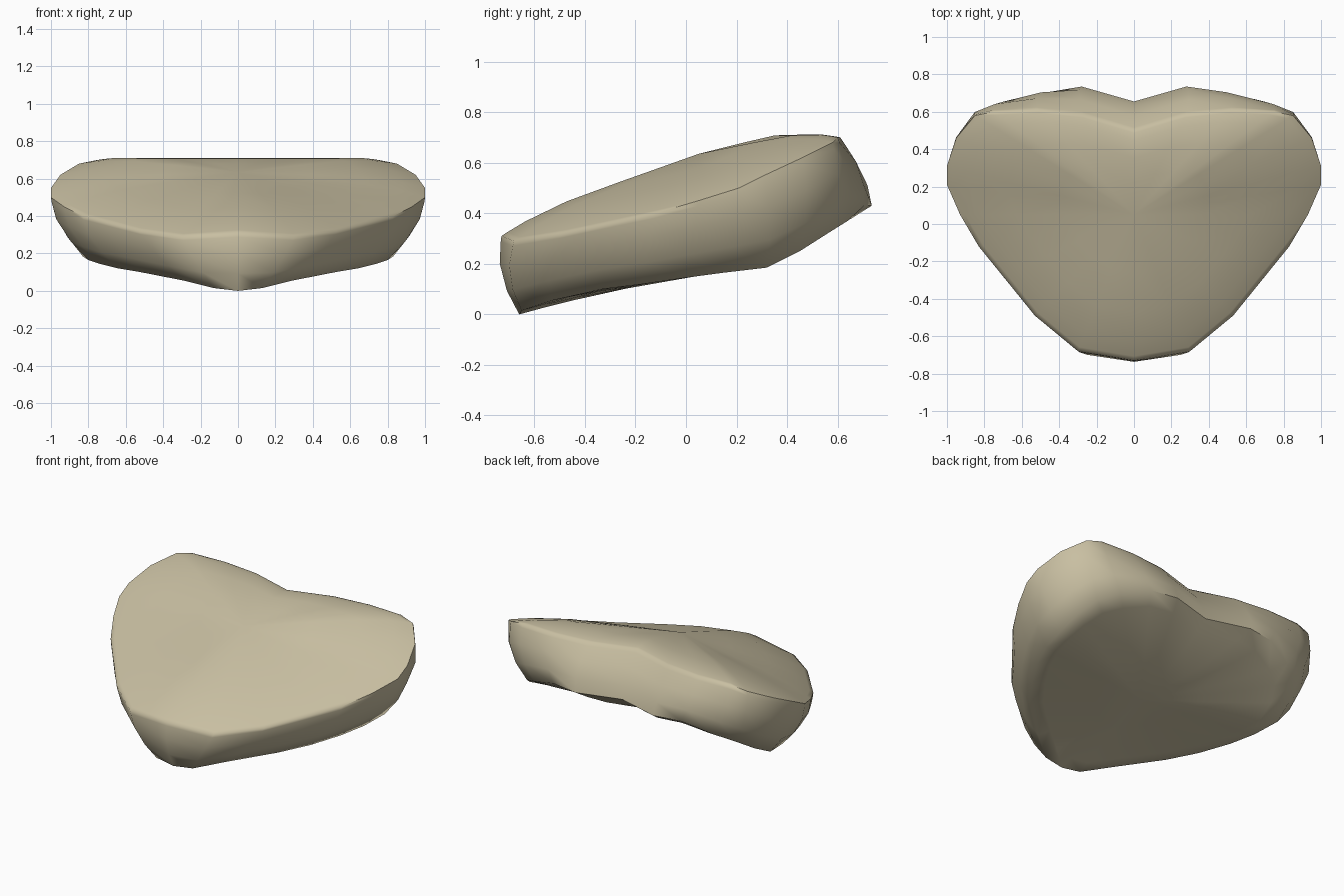
import bpy
import bmesh
import math
from mathutils import Vector

cube = bpy.data.objects.get("Cube")
if cube:
    bpy.data.objects.remove(cube)

# Half outlines from the front tip, round the left side, to the back notch
TOP_RIM = [
    (0, -.73, .31), (.3, -.68, .29), (.53, -.49, .32), (.7, -.28, .365),
    (.83, -.12, .4), (.93, .05, .45), (1, .21, .5), (1, .31, .55),
    (.95, .46, .62), (.85, .58, .68), (.75, .6, .7), (.52, .61, .7),
    (.28, .585, .7), (0, .5, .7),
]
BOTTOM_RIM = [
    (0, -.66, 0), (.13, -.65, .015), (.29, -.53, .055), (.52, -.33, .1),
    (.64, -.17, .12), (.74, 0, .145), (.8, .15, .165), (.83, .32, .185),
    (.81, .45, .25), (.75, .56, .32), (.64, .64, .37), (.46, .705, .43),
    (.28, .735, .43), (0, .655, .43),
]
TOP_CENTRE = Vector((0, .05, .635))


def make_material(name, colour):
    material = bpy.data.materials.new(name)
    material.use_nodes = True
    material.diffuse_color = colour
    shader = material.node_tree.nodes["Principled BSDF"]
    shader.inputs["Base Color"].default_value = colour
    shader.inputs["Roughness"].default_value = .8
    return material


def mirrored_loop(half):
    """Close a half outline by reflecting it across the centre plane."""
    left = [Vector(point) for point in half]
    right = [Vector((-p.x, p.y, p.z)) for p in reversed(left[1:-1])]
    return left + right


def dome_ring(rim, amount):
    """Shrink the top rim toward the centre, swelling most near the edge."""
    lift = .2 * amount * (1 - amount) ** 2
    return [p.lerp(TOP_CENTRE, amount) + Vector((0, 0, lift)) for p in rim]


def wall_ring(upper, lower, amount):
    """Blend the two rims with a rounded belly."""
    swell = 1 + .05 * math.sin(math.pi * amount)
    ring = []
    for high, low in zip(upper, lower):
        point = high.lerp(low, amount)
        ring.append(Vector((point.x * swell, point.y * swell, point.z)))
    return ring


def base_height(y):
    """Tilted plane of the flat underside."""
    return .145 + .15 * y


def base_ring(rim, amount):
    """Shrink the bottom rim, easing its raised back onto the flat plane."""
    ring = []
    for p in rim:
        point = p.lerp(Vector((0, .05, 0)), amount)
        excess = (p.z - base_height(p.y)) * (1 - amount) ** 2
        point.z = base_height(point.y) + excess
        ring.append(point)
    return ring


def build_shell(name, rings, first_pole, last_pole, material):
    """Skin a stack of rings and close both ends with fans."""
    bm = bmesh.new()
    loops = [[bm.verts.new(p) for p in ring] for ring in rings]
    count = len(loops[0])
    for upper, lower in zip(loops, loops[1:]):
        for i in range(count):
            j = (i + 1) % count
            bm.faces.new((upper[i], lower[i], lower[j], upper[j]))
    for loop, pole in ((loops[0], first_pole), (loops[-1], last_pole)):
        tip = bm.verts.new(pole)
        for i in range(count):
            bm.faces.new((loop[i], loop[(i + 1) % count], tip))
    bmesh.ops.recalc_face_normals(bm, faces=bm.faces[:])
    mesh = bpy.data.meshes.new(name)
    bm.to_mesh(mesh)
    bm.free()
    mesh.materials.append(material)
    shell = bpy.data.objects.new(name, mesh)
    bpy.context.collection.objects.link(shell)
    return shell


# Heart-shaped cushion: domed top, bellied wall, flat underside rising at back
top = mirrored_loop(TOP_RIM)
bottom = mirrored_loop(BOTTOM_RIM)
rings = [dome_ring(top, t) for t in (.6, .33, .12, .03)]
rings += [top]
rings += [wall_ring(top, bottom, t) for t in (.07, .35, .7)]
rings += [bottom]
rings += [base_ring(bottom, t) for t in (.12, .3, .6)]

khaki = make_material("pale khaki", (.58, .52, .36, 1))
cushion = build_shell("heart_cushion", rings, TOP_CENTRE,
                      Vector((0, .05, base_height(.05))), khaki)

# Smooth faces, keeping only the hardest edges crisp
bpy.ops.object.select_all(action="DESELECT")
cushion.select_set(True)
bpy.context.view_layer.objects.active = cushion
bpy.ops.object.shade_smooth_by_angle(angle=math.radians(60))
